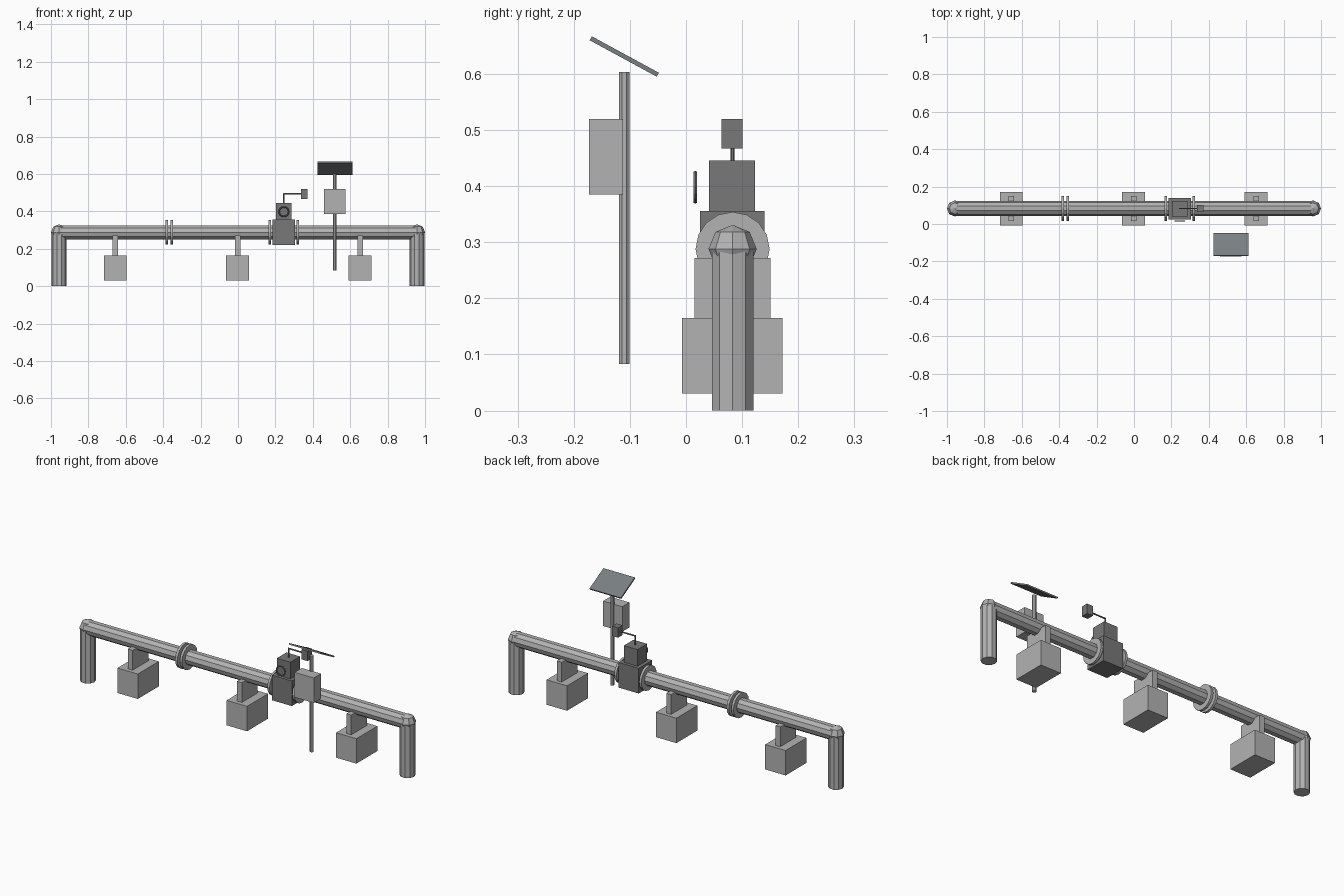
import bpy, bmesh, math
from mathutils import Matrix, Vector

if "Cube" in bpy.data.objects:
    bpy.data.objects.remove(bpy.data.objects["Cube"])

def material(name, rgb):
    m = bpy.data.materials.new(name)
    m.diffuse_color = (*rgb, 1)
    m.use_nodes = True
    m.node_tree.nodes["Principled BSDF"].inputs["Base Color"].default_value = m.diffuse_color
    return m

LIGHT = material("light grey", (0.45, 0.45, 0.45))
DARK = material("dark grey", (0.19, 0.19, 0.19))
PANEL = material("slate panel", (0.19, 0.21, 0.225))

def finish(name, bm, mat):
    bmesh.ops.recalc_face_normals(bm, faces=bm.faces)
    me = bpy.data.meshes.new(name)
    bm.to_mesh(me)
    bm.free()
    me.materials.append(mat)
    ob = bpy.data.objects.new(name, me)
    bpy.context.collection.objects.link(ob)
    return ob

def box(name, x, y, z, mat, tilt=0):
    """Box from (min, max) ranges, optionally tilted about x."""
    c = Vector([(a + b) / 2 for a, b in (x, y, z)])
    s = [b - a for a, b in (x, y, z)]
    bm = bmesh.new()
    bmesh.ops.create_cube(bm, size=1, matrix=Matrix.Translation(c)
                          @ Matrix.Rotation(tilt, 4, 'X') @ Matrix.Diagonal((*s, 1)))
    return finish(name, bm, mat)

def tube(name, centre, r, length, mat, axis='Z', sides=10, turn=0):
    rot = Matrix.Rotation(math.pi / 2, 4, 'Y') if axis == 'X' else Matrix.Rotation(turn, 4, 'Z')
    bm = bmesh.new()
    bmesh.ops.create_cone(bm, cap_ends=True, segments=sides, radius1=r, radius2=r,
                          depth=length, matrix=Matrix.Translation(centre) @ rot)
    return finish(name, bm, mat)

PY, PZ, END = 0.083, 0.288, 0.957

# Pipe run with down-turned ends
tube("main_pipe", (0, PY, PZ), 0.039, 2 * END, LIGHT, 'X')
for side, label in ((-1, "left"), (1, "right")):
    tube(label + "_pipe_leg", (side * END, PY, PZ / 2), 0.039, PZ, LIGHT, turn=math.pi / 2)
    bm = bmesh.new()
    bmesh.ops.create_uvsphere(bm, u_segments=8, v_segments=4, radius=0.043,
                              matrix=Matrix.Translation((side * END, PY, PZ)))
    finish(label + "_elbow", bm, LIGHT)

# Concrete supports with saddles
for i, x in enumerate((-0.656, -0.002, 0.653)):
    box(f"support_block_{i}", (x - 0.061, x + 0.061), (-0.007, 0.172), (0.03, 0.165), LIGHT)
    box(f"support_saddle_{i}", (x - 0.0145, x + 0.0145), (0.015, 0.151), (0.165, 0.272), LIGHT)

# Flanges: coupling pair and valve pair
for i, x in enumerate((-0.382, -0.354, 0.170, 0.319)):
    tube(f"flange_{i}", (x, PY, PZ), 0.066, 0.013, LIGHT, 'X', 16)

# Valve body and actuator
VX = 0.245
box("valve_body", (VX - 0.06, VX + 0.06), (0.025, 0.14), (0.22, 0.356), DARK)
box("actuator", (VX - 0.041, VX + 0.041), (0.041, 0.123), (0.356, 0.446), DARK)

# Handwheel ring
bpy.ops.mesh.primitive_torus_add(major_segments=16, minor_segments=6, major_radius=0.0255,
                                 minor_radius=0.0038, location=(VX, 0.0165, 0.398),
                                 rotation=(math.pi / 2, 0, 0))
wheel = bpy.context.object
wheel.name = "handwheel"
wheel.data.materials.append(DARK)

# Sensor on a bent rod
tube("sensor_rod_upright", (VX, PY, 0.47), 0.0038, 0.052, DARK, sides=6)
tube("sensor_rod_arm", (0.293, PY, 0.494), 0.0038, 0.1, DARK, 'X', 6)
box("sensor_box", (0.336, 0.372), (0.063, 0.101), (0.467, 0.52), DARK)

# Post with control cabinet and tilted solar panel
tube("post", (0.518, -0.11, 0.343), 0.0105, 0.52, LIGHT, sides=8, turn=math.pi / 8)
box("control_cabinet", (0.46, 0.575), (-0.173, -0.112), (0.385, 0.52), LIGHT)
box("solar_panel", (0.424, 0.612), (-0.178, -0.042), (0.627, 0.635), PANEL, math.radians(-28.5))
